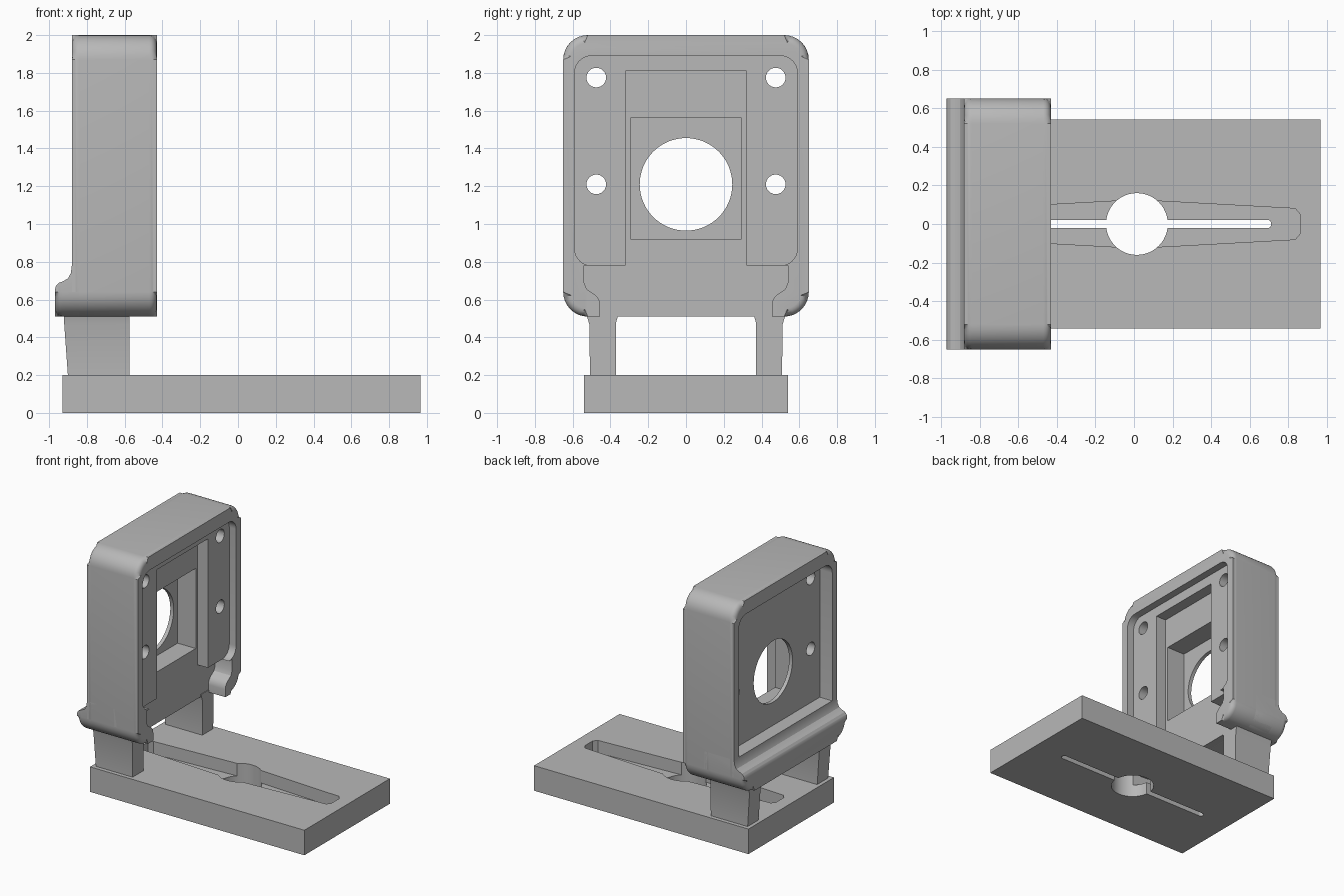
import bpy, bmesh, math
from mathutils import Vector

cube = bpy.data.objects.get("Cube")
if cube:
    bpy.data.objects.remove(cube, do_unlink=True)

grey = bpy.data.materials.new("plain_grey")
grey.use_nodes = True
colour = (0.48, 0.48, 0.48, 1)
grey.diffuse_color = colour
grey.node_tree.nodes["Principled BSDF"].inputs["Base Color"].default_value = colour

AXES = {"x": lambda a, b, d: (d, a, b),
        "y": lambda a, b, d: (a, d, b),
        "z": lambda a, b, d: (a, b, d)}


def prism(name, outline, axis, lo, hi, round_edge=0.0):
    """Extrude a 2D outline along an axis, optionally rounding both rims."""
    place = AXES[axis]
    bm = bmesh.new()
    caps = [[bm.verts.new(place(a, b, d)) for a, b in outline] for d in (lo, hi)]
    for ring in caps:
        bm.faces.new(ring)
    n = len(outline)
    for i in range(n):
        j = (i + 1) % n
        bm.faces.new((caps[0][i], caps[0][j], caps[1][j], caps[1][i]))
    if round_edge:
        rims = [e for e in bm.edges
                if (e.verts[0] in caps[0]) == (e.verts[1] in caps[0])]
        bmesh.ops.bevel(bm, geom=rims, offset=round_edge, segments=5,
                        profile=0.5, affect="EDGES")
    bmesh.ops.recalc_face_normals(bm, faces=bm.faces[:])
    mesh = bpy.data.meshes.new(name)
    bm.to_mesh(mesh)
    bm.free()
    mesh.materials.append(grey)
    ob = bpy.data.objects.new(name, mesh)
    bpy.context.collection.objects.link(ob)
    return ob


def rect(a0, a1, b0, b1, r=0.0, steps=8):
    if not r:
        return [(a0, b0), (a1, b0), (a1, b1), (a0, b1)]
    centres = [(a1 - r, b1 - r), (a0 + r, b1 - r), (a0 + r, b0 + r), (a1 - r, b0 + r)]
    return [(ca + r * math.cos(t), cb + r * math.sin(t))
            for q, (ca, cb) in enumerate(centres)
            for t in [math.pi / 2 * (q + k / steps) for k in range(steps + 1)]]


def circle(a, b, r, n=48):
    return [(a + r * math.cos(2 * math.pi * k / n), b + r * math.sin(2 * math.pi * k / n))
            for k in range(n)]


def select_only(ob):
    bpy.ops.object.select_all(action="DESELECT")
    ob.select_set(True)
    bpy.context.view_layer.objects.active = ob


def carve(ob, outline, axis, lo, hi):
    cutter = prism("cutter", outline, axis, lo, hi)
    cutter.hide_render = True
    mod = ob.modifiers.new("cut", "BOOLEAN")
    mod.operation = "DIFFERENCE"
    mod.solver = "EXACT"
    mod.object = cutter
    select_only(ob)
    bpy.ops.object.modifier_apply(modifier=mod.name)
    bpy.data.objects.remove(cutter, do_unlink=True)


# Base plate with tapered recess, centre hole and narrow slot
base = prism("base_plate", rect(-0.93, 0.965, -0.54, 0.54), "z", 0, 0.2)
MID = 0.015
half = [(0.845, -0.05), (0.82, -0.08), (0, -0.125)]
right = [(MID + a, b) for a, b in half]
left = [(MID - a, b) for a, b in reversed(half[:2])]
lower = right + left
recess = lower + [(a, -b) for a, b in reversed(lower)]
carve(base, recess, "z", 0.1, 0.3)
carve(base, rect(-0.68, 0.71, -0.022, 0.022, 0.02), "z", -0.1, 0.3)
carve(base, circle(MID, 0, 0.16), "z", -0.1, 0.3)

# Upright housing
shell = rect(-0.65, 0.65, 0.51, 2.0, 0.13)
housing = prism("housing", shell, "x", -0.88, -0.43, 0.04)
carve(housing, rect(-0.59, 0.59, 0.78, 1.89, 0.09), "x", -0.49, -0.3)   # front recess
edge = [(0.54, 0.83), (0.54, 0.69), (0.525, 0.655), (0.48, 0.625),
        (0.46, 0.6), (0.455, 0.57), (0.455, 0.4)]
exit_gap = edge + [(-a, b) for a, b in reversed(edge)]
exit_gap = [(a, min(b, 0.78)) for a, b in exit_gap]
carve(housing, exit_gap, "x", -0.58, -0.3)                              # open lower edge
carve(housing, rect(-0.32, 0.32, 0.77, 1.81), "x", -0.58, -0.3)         # middle pocket
carve(housing, rect(-0.295, 0.295, 0.92, 1.56), "x", -0.74, -0.3)       # deep pocket
carve(housing, rect(-0.59, 0.59, 0.7, 1.89, 0.09), "x", -1.1, -0.77)    # back recess
carve(housing, circle(0, 1.21, 0.245, 64), "x", -1.2, -0.2)             # round window
for y in (-0.475, 0.475):
    for z in (1.21, 1.775):
        carve(housing, circle(y, z, 0.052, 24), "x", -1.2, -0.2)        # screw holes

# Rounded lip along the lower back
lip = prism("back_lip", shell, "x", -0.97, -0.62, 0.04)
above = [(-1.2, 0.645), (-0.97, 0.645), (-0.965, 0.67), (-0.95, 0.688), (-0.925, 0.697),
         (-0.9, 0.712), (-0.885, 0.74), (-0.88, 0.78), (-0.5, 0.78), (-0.5, 2.2), (-1.2, 2.2)]
carve(lip, above, "y", -1, 1)

# Two legs, slightly flared at the top
legs = []
for side, name in ((1, "leg_back"), (-1, "leg_front")):
    profile = [(0.37, 0.19), (0.508, 0.19), (0.512, 0.47), (0.53, 0.53),
               (0.355, 0.53), (0.37, 0.48)]
    leg = prism(name, [(a * side, b) for a, b in profile], "x", -0.92, -0.575)
    for v in leg.data.vertices:
        if v.co.z < 0.3 and v.co.x < -0.8:
            v.co.x += 0.02
    legs.append(leg)

for ob in (base, housing, lip, *legs):
    select_only(ob)
    bpy.ops.object.shade_smooth_by_angle(angle=math.radians(30))
